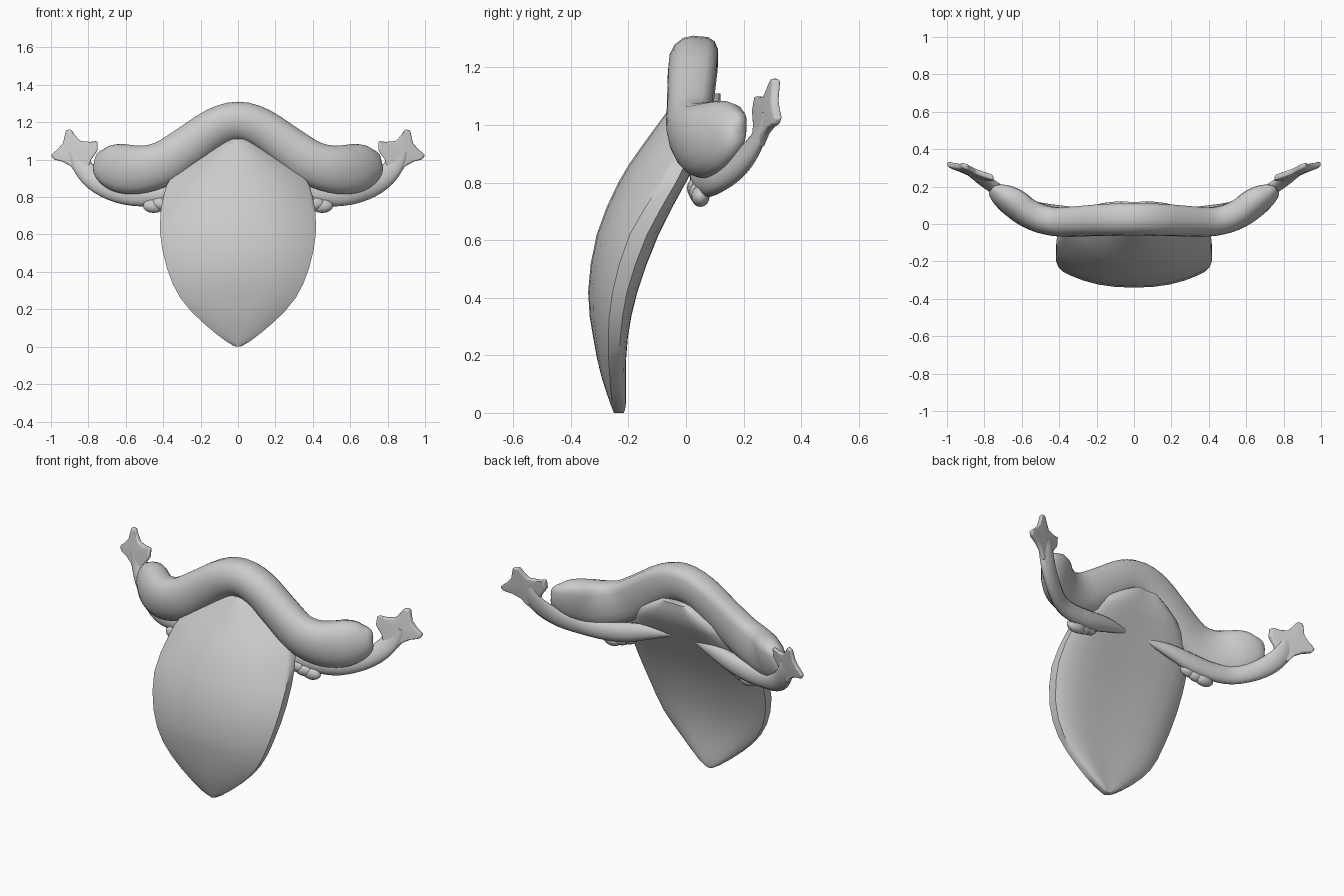
import bpy, bmesh, math
from mathutils import Vector

if "Cube" in bpy.data.objects:
    bpy.data.objects.remove(bpy.data.objects["Cube"])


def finish(name, bm, mirror=False, angle=50, bevel=0):
    bmesh.ops.recalc_face_normals(bm, faces=bm.faces[:])
    me = bpy.data.meshes.new(name)
    bm.to_mesh(me)
    bm.free()
    ob = bpy.data.objects.new(name, me)
    bpy.context.collection.objects.link(ob)
    bpy.ops.object.select_all(action='DESELECT')
    ob.select_set(True)
    bpy.context.view_layer.objects.active = ob
    bpy.ops.object.shade_smooth_by_angle(angle=math.radians(angle))
    if bevel:
        b = ob.modifiers.new("bevel", 'BEVEL')
        b.width, b.segments = bevel, 3
    if mirror:
        ob.modifiers.new("mirror", 'MIRROR').use_axis[0] = True
    return ob


def loft(bm, rings):
    vs = [[bm.verts.new(p) for p in r] for r in rings]
    n = len(vs[0])
    for a, b in zip(vs, vs[1:]):
        for i in range(n):
            j = (i + 1) % n
            bm.faces.new((a[i], a[j], b[j], b[i]))
    bm.faces.new(vs[0])
    bm.faces.new(vs[-1])


def smooth_rows(rows, k=3):
    # Catmull-Rom interpolation of the station rows
    rows = [Vector(r) for r in rows]
    out = []
    for i in range(len(rows) - 1):
        p0, p1 = rows[max(i - 1, 0)], rows[i]
        p2, p3 = rows[i + 1], rows[min(i + 2, len(rows) - 1)]
        for s in range(k):
            t = s / k
            out.append(0.5 * (2 * p1 + (p2 - p0) * t
                              + (2 * p0 - 5 * p1 + 4 * p2 - p3) * t * t
                              + (3 * p1 - p0 - 3 * p2 + p3) * t ** 3))
    out.append(rows[-1])
    return out


def sweep(name, rows, section, mirror=False):
    # rows: x, y, z, depth radius, height radius
    bm = bmesh.new()
    pts = [Vector(r[:3]) for r in rows]
    rings = []
    for i, r in enumerate(rows):
        t = (pts[min(i + 1, len(pts) - 1)] - pts[max(i - 1, 0)]).normalized()
        d = Vector((0, 1, 0))
        d = (d - t * d.dot(t)).normalized()
        n = t.cross(d)
        if n.z < 0:
            n = -n
        rings.append([pts[i] + d * (a * r[3]) + n * (b * r[4]) for a, b in section])
    loft(bm, rings)
    return finish(name, bm, mirror)


circle = [(math.cos(i * math.tau / 16), math.sin(i * math.tau / 16)) for i in range(16)]

# Shield-shaped curved body: z, half width, front, rim front, rim back, back
body = smooth_rows([
    (0.0, .012, -.25, -.24, -.225, -.215),
    (.03, .065, -.262, -.255, -.22, -.207),
    (.13, .19, -.295, -.265, -.235, -.205),
    (.26, .308, -.322, -.27, -.228, -.198),
    (.42, .38, -.34, -.255, -.205, -.163),
    (.62, .418, -.31, -.195, -.135, -.088),
    (.80, .40, -.235, -.085, -.035, .005),
    (.91, .355, -.165, -.02, .02, .065),
    (1.02, .235, -.085, .04, .08, .12),
    (1.11, .09, -.02, .06, .09, .125)], 2)
bm = bmesh.new()
rings = []
for z, w, yf, r1, r2, yb in body:
    ts = [math.sin(math.pi * (i / 12 - .5)) for i in range(13)]
    ring = [(w * t, r1 + (yf - r1) * (1 - abs(t) ** 2.4), z) for t in ts]
    ring += [(w * t, r2 + (yb - r2) * (1 - t ** 6) * (.75 + .25 * abs(t)), z)
             for t in reversed(ts)]
    rings.append(ring)
loft(bm, rings)
finish("body", bm)

# Wavy roll across the top, round in front and leaning to a flat back
half = [(0, .025, 1.205, .093, .105), (.12, .022, 1.172, .093, .105),
        (.26, .015, 1.075, .088, .11), (.39, .010, .985, .085, .118),
        (.50, .03, .95, .085, .126), (.59, .07, .948, .083, .132),
        (.66, .12, .965, .078, .125), (.715, .16, .985, .06, .098),
        (.745, .185, 1.0, .035, .055), (.757, .195, 1.003, .01, .015)]
rows = [(-r[0],) + r[1:] for r in reversed(half[1:])] + half
d_shape = []
for c, s in circle:
    e = .6 if c > 0 else 1.0
    c2 = math.copysign(abs(c) ** e, c)
    s2 = math.copysign(abs(s) ** (e if s > 0 else 1), s)
    d_shape.append((c2 * (.92 + .08 * s2), s2))
sweep("top_roll", smooth_rows(rows), d_shape)

# Tapered arms from the back of the body round under the roll
arm = smooth_rows([
    (.08, .02, .87, .012, .012), (.22, .04, .85, .03, .042),
    (.36, .055, .82, .04, .056), (.48, .075, .805, .036, .055),
    (.60, .105, .812, .033, .053), (.71, .17, .85, .032, .053),
    (.79, .225, .91, .028, .054), (.84, .262, .98, .02, .05),
    (.865, .277, 1.05, .014, .042)])
sweep("arm", arm, circle, True)

# Flat star-shaped hands
outline = [(.80, .95), (.785, 1.0), (.75, 1.05), (.752, 1.10), (.79, 1.095),
           (.845, 1.10), (.875, 1.135), (.892, 1.162), (.92, 1.158),
           (.935, 1.09), (.965, 1.055), (1.0, 1.025), (.988, 1.002),
           (.94, .99), (.895, .965), (.86, .92)]
bm = bmesh.new()
sides = []
for off in (-.014, .014):
    sides.append([bm.verts.new((x, .24 + .34 * (x - .75) + .16 * (z - 1.05) + off, z))
                  for x, z in outline])
a, b = sides
for i in range(len(a)):
    j = (i + 1) % len(a)
    bm.faces.new((a[i], a[j], b[j], b[i]))
for s in sides:
    c = bm.verts.new(sum((v.co for v in s), Vector()) / len(s))
    c.co.y += .006 if s is b else -.006
    for i in range(len(s)):
        bm.faces.new((s[i], s[(i + 1) % len(s)], c))
finish("hand", bm, True, 60, .009)

# Small folded lobes under the arms
for i, (x, y, z) in enumerate([(.36, .035, .78), (.405, .042, .765), (.45, .05, .752)]):
    bm = bmesh.new()
    bmesh.ops.create_uvsphere(bm, u_segments=14, v_segments=8, radius=1)
    for v in bm.verts:
        v.co = Vector((x + v.co.x * .06, y + v.co.y * .032, z + v.co.z * .037))
    finish("fold_%d" % (i + 1), bm, True)
